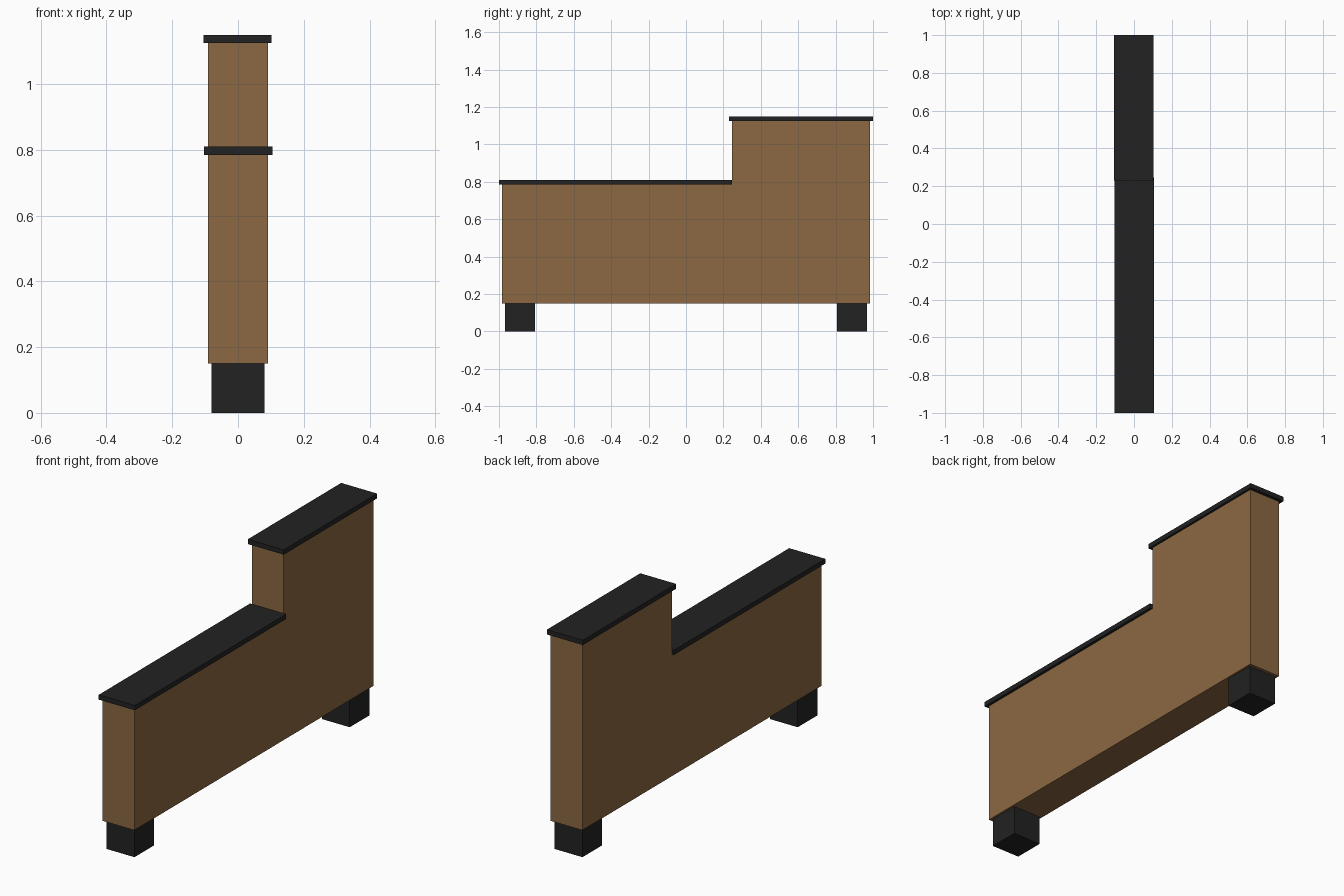
import bpy, bmesh

if "Cube" in bpy.data.objects:
    bpy.data.objects.remove(bpy.data.objects["Cube"])


def material(name, rgb):
    m = bpy.data.materials.new(name)
    m.diffuse_color = (*rgb, 1)
    m.use_nodes = True
    m.node_tree.nodes["Principled BSDF"].inputs["Base Color"].default_value = m.diffuse_color
    return m


brown = material("brown_wood", (0.258, 0.138, 0.054))
black = material("soft_black", (0.016, 0.016, 0.016))


def extrude(name, profile, x0, x1, mat):
    """Extrude a (y, z) outline along x."""
    bm = bmesh.new()
    face = bm.faces.new([bm.verts.new((x0, y, z)) for y, z in profile])
    ext = bmesh.ops.extrude_face_region(bm, geom=[face])
    moved = [g for g in ext["geom"] if isinstance(g, bmesh.types.BMVert)]
    bmesh.ops.translate(bm, verts=moved, vec=(x1 - x0, 0, 0))
    bmesh.ops.recalc_face_normals(bm, faces=bm.faces)
    me = bpy.data.meshes.new(name)
    bm.to_mesh(me)
    bm.free()
    me.materials.append(mat)
    ob = bpy.data.objects.new(name, me)
    bpy.context.collection.objects.link(ob)
    return ob


def box(name, x, y, z, mat):
    outline = [(y[0], z[0]), (y[1], z[0]), (y[1], z[1]), (y[0], z[1])]
    return extrude(name, outline, *x, mat)


# Stepped armrest body
extrude("armrest_body",
        [(-0.984, 0.15), (0.984, 0.15), (0.984, 1.125),
         (0.246, 1.125), (0.246, 0.785), (-0.984, 0.785)],
        -0.091, 0.091, brown)

# Cap boards on both levels
box("lower_cap", (-0.103, 0.105), (-1.0, 0.247), (0.785, 0.81), black)
box("upper_cap", (-0.105, 0.102), (0.231, 1.0), (1.125, 1.15), black)

# Feet at each end
for name, s in (("front_foot", -1), ("rear_foot", 1)):
    box(name, (-0.08, 0.08), sorted((s * 0.806, s * 0.967)), (0.0, 0.15), black)
